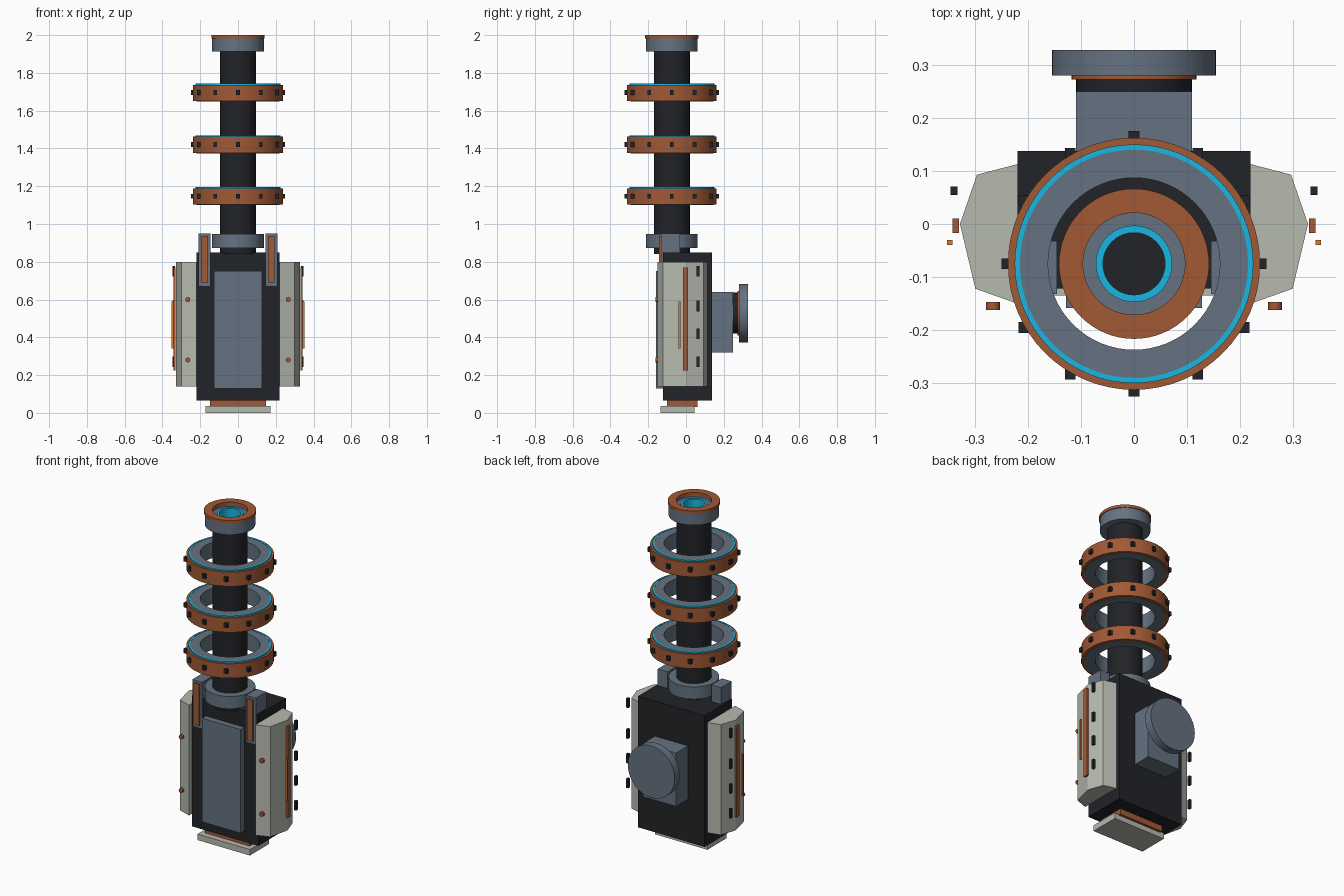
import bpy, bmesh, math
from mathutils import Matrix

if "Cube" in bpy.data.objects:
    bpy.data.objects.remove(bpy.data.objects["Cube"])


def mat(name, r, g, b):
    m = bpy.data.materials.new(name)
    m.diffuse_color = (r, g, b, 1)
    m.use_nodes = True
    m.node_tree.nodes["Principled BSDF"].inputs["Base Color"].default_value = m.diffuse_color
    return m


BLACK = mat("black", 0.015, 0.017, 0.021)
SLATE = mat("slate", 0.13, 0.17, 0.22)
ORANGE = mat("burnt_orange", 0.36, 0.10, 0.035)
BRIGHT = mat("bright_orange", 0.70, 0.20, 0.03)
PALE = mat("pale_grey", 0.47, 0.49, 0.43)
CYAN = mat("cyan", 0.01, 0.47, 0.75)
AXIS_Y = -0.075


def finish(name, bm, m, smooth=False):
    bmesh.ops.recalc_face_normals(bm, faces=bm.faces)
    me = bpy.data.meshes.new(name)
    bm.to_mesh(me)
    bm.free()
    me.materials.append(m)
    ob = bpy.data.objects.new(name, me)
    bpy.context.collection.objects.link(ob)
    if smooth:
        bpy.ops.object.select_all(action='DESELECT')
        bpy.context.view_layer.objects.active = ob
        ob.select_set(True)
        bpy.ops.object.shade_smooth_by_angle(angle=math.radians(30))
    return ob


def box(name, x, y, z, m):
    """Box from (min, max) ranges."""
    bm = bmesh.new()
    bmesh.ops.create_cube(bm, size=1)
    for v in bm.verts:
        v.co = [r[0] + (c + 0.5) * (r[1] - r[0]) for c, r in zip(v.co, (x, y, z))]
    return finish(name, bm, m)


def disc_y(name, r, x, y, z, m, seg=48):
    """Cylinder lying along y."""
    bm = bmesh.new()
    mx = Matrix.Translation((x, (y[0] + y[1]) / 2, z)) @ Matrix.Rotation(math.pi / 2, 4, 'X')
    bmesh.ops.create_cone(bm, cap_ends=True, segments=seg, radius1=r, radius2=r,
                          depth=y[1] - y[0], matrix=mx)
    return finish(name, bm, m, True)


def tube(name, r0, r1, z0, z1, m, seg=64):
    """Upright ring round the barrel axis; r0 = 0 makes a solid cylinder."""
    bm = bmesh.new()
    if r0 == 0:
        bmesh.ops.create_cone(bm, cap_ends=True, segments=seg, radius1=r1, radius2=r1,
                              depth=z1 - z0, matrix=Matrix.Translation((0, AXIS_Y, (z0 + z1) / 2)))
        return finish(name, bm, m, True)
    loops = []
    for i in range(seg):
        a = 2 * math.pi * i / seg
        loops.append([bm.verts.new((r * math.cos(a), AXIS_Y + r * math.sin(a), z))
                      for r, z in ((r0, z0), (r1, z0), (r1, z1), (r0, z1))])
    for i in range(seg):
        p, q = loops[i], loops[(i + 1) % seg]
        for k in range(4):
            n = (k + 1) % 4
            bm.faces.new((p[k], q[k], q[n], p[n]))
    return finish(name, bm, m, True)


# Body, front panel and foot
box("body", (-0.22, 0.22), (-0.122, 0.138), (0.065, 0.85), BLACK)
box("front_panel", (-0.128, 0.128), (-0.158, -0.12), (0.13, 0.75), SLATE)
box("foot_spacer", (-0.147, 0.147), (-0.10, 0.06), (0.03, 0.07), ORANGE)
box("foot_plate", (-0.173, 0.173), (-0.135, 0.045), (0.0, 0.036), PALE)

# Barrel with collar and hollow muzzle
tube("barrel", 0, 0.095, 0.84, 1.92, BLACK)
tube("barrel_collar", 0, 0.137, 0.872, 0.946, SLATE)
tube("muzzle_sleeve", 0.096, 0.137, 1.913, 1.985, SLATE)
tube("muzzle_rim", 0.096, 0.1415, 1.983, 2.0, ORANGE)
tube("muzzle_liner", 0.0715, 0.097, 1.915, 1.975, SLATE)
tube("muzzle_glow", 0.0585, 0.072, 1.915, 1.98, CYAN)

# Three floating coil rings with twelve studs each
for i, z in enumerate((1.147, 1.421, 1.696)):
    tube(f"coil_core_{i}", 0.162, 0.22, z - 0.047, z + 0.047, SLATE)
    tube(f"coil_glow_{i}", 0.215, 0.225, z - 0.03, z + 0.0485, CYAN)
    tube(f"coil_band_{i}", 0.219, 0.2375, z - 0.045, z + 0.041, ORANGE)
    for k in range(12):
        a = k * math.pi / 6
        x, y = 0.24 * math.cos(a), AXIS_Y + 0.24 * math.sin(a)
        box(f"coil_stud_{i}_{k}", (x - 0.01, x + 0.01), (y - 0.01, y + 0.01),
            (z - 0.013, z + 0.013), BLACK)

# Side pods and fittings, repeated on both sides
POD = [(0.215, 0.114), (0.296, 0.093), (0.328, 0.0), (0.299, -0.122), (0.22, -0.15)]
for s, side in ((1, "right"), (-1, "left")):
    def sx(a, b):
        return tuple(sorted((s * a, s * b)))

    bm = bmesh.new()
    face = bm.faces.new([bm.verts.new((s * x, y, 0.14)) for x, y in POD])
    ext = bmesh.ops.extrude_face_region(bm, geom=[face])["geom"]
    bmesh.ops.translate(bm, vec=(0, 0, 0.66),
                        verts=[g for g in ext if isinstance(g, bmesh.types.BMVert)])
    finish(f"{side}_pod", bm, PALE)
    box(f"{side}_pod_strip", sx(0.330, 0.342), (-0.017, 0.01), (0.225, 0.77), ORANGE)
    box(f"{side}_pod_light", sx(0.342, 0.352), (-0.04, -0.03), (0.34, 0.59), BRIGHT)
    for k, z in enumerate((0.27, 0.418, 0.566, 0.75)):
        box(f"{side}_pod_clip_{k}", sx(0.333, 0.346), (0.055, 0.071), (z - 0.028, z + 0.028), BLACK)
    for k, z in enumerate((0.28, 0.60)):
        disc_y(f"{side}_pod_bolt_{k}", 0.013, s * 0.266, (-0.162, -0.147), z, ORANGE, 16)
    # Brackets holding the barrel
    box(f"{side}_bracket", sx(0.145, 0.21), (-0.132, -0.032), (0.67, 0.95), SLATE)
    box(f"{side}_bracket_strip", sx(0.159, 0.194), (-0.142, -0.13), (0.69, 0.937), ORANGE)

# Rear mount and round plate
box("rear_block", (-0.109, 0.109), (0.13, 0.25), (0.32, 0.64), SLATE)
disc_y("rear_hub", 0.109, 0, (0.245, 0.285), 0.528, BLACK)
disc_y("rear_hub_ring", 0.118, 0, (0.272, 0.283), 0.528, ORANGE)
disc_y("rear_plate", 0.155, 0, (0.28, 0.328), 0.528, SLATE)
